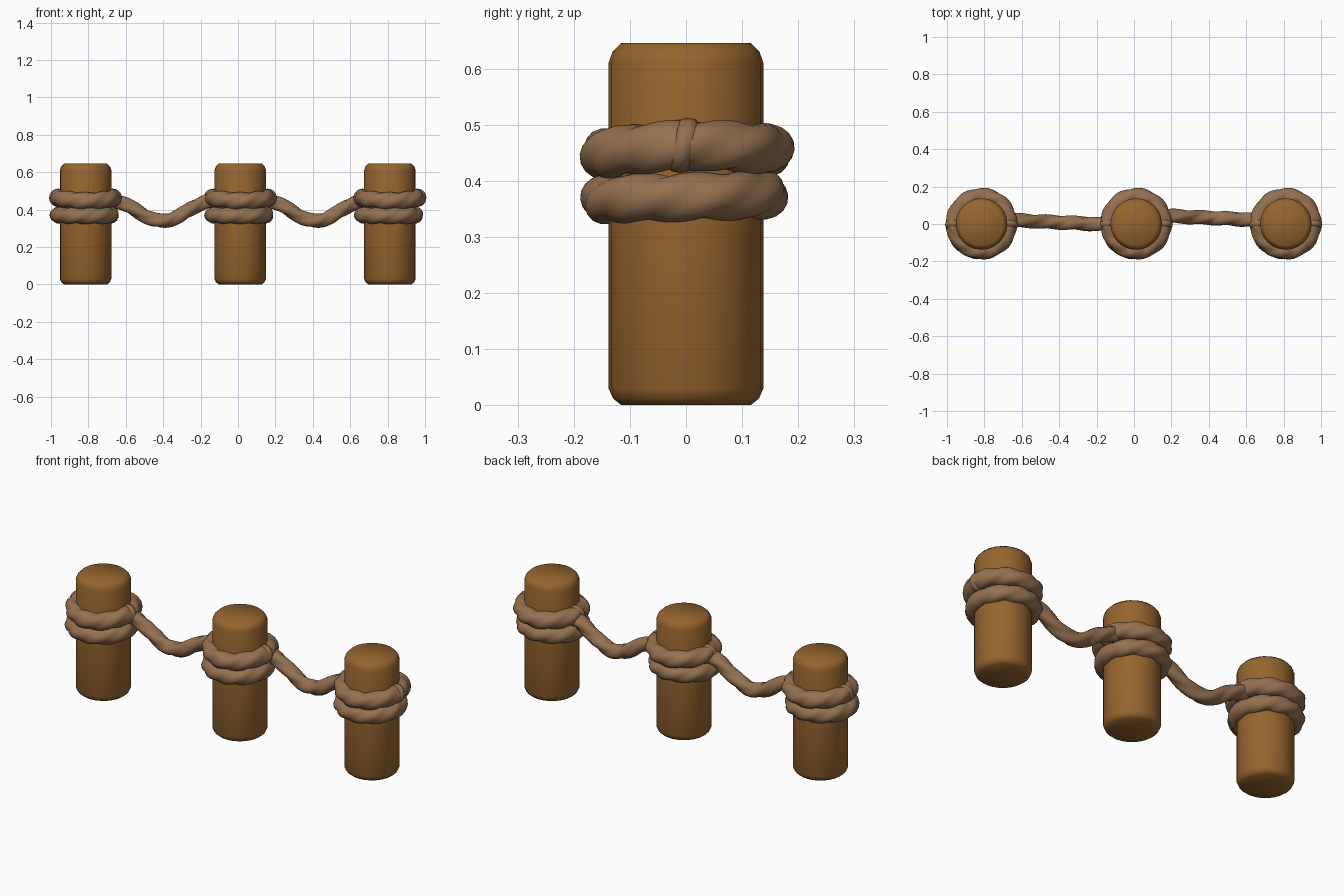
import bpy, bmesh, math
from mathutils import Vector

if "Cube" in bpy.data.objects:
    bpy.data.objects.remove(bpy.data.objects["Cube"])


def material(name, rgb):
    m = bpy.data.materials.new(name)
    m.diffuse_color = (*rgb, 1)
    m.use_nodes = True
    m.node_tree.nodes["Principled BSDF"].inputs["Base Color"].default_value = m.diffuse_color
    return m


WOOD = material("brown wood", (0.305, 0.13, 0.027))
ROPE = material("tan rope", (0.30, 0.165, 0.08))


def make_object(name, rows, mat, close_rows, caps):
    """Skin a list of equal vertex rings."""
    bm = bmesh.new()
    vs = [[bm.verts.new(p) for p in row] for row in rows]
    n, k = len(rows), len(rows[0])
    for i in range(n if close_rows else n - 1):
        a, b = vs[i], vs[(i + 1) % n]
        for j in range(k):
            bm.faces.new((a[j], a[(j + 1) % k], b[(j + 1) % k], b[j]))
    if caps:
        bm.faces.new(vs[0][::-1])
        bm.faces.new(vs[-1])
    bmesh.ops.recalc_face_normals(bm, faces=bm.faces)
    me = bpy.data.meshes.new(name)
    bm.to_mesh(me)
    bm.free()
    me.materials.append(mat)
    for p in me.polygons:
        p.use_smooth = True
    ob = bpy.data.objects.new(name, me)
    bpy.context.collection.objects.link(ob)
    return ob


def rope(name, path, radius, twists, closed, lobe=0.09, sides=18, phase=0.0):
    """Sweep a three-strand twisted section along a path."""
    n = len(path)
    rows = []
    for i, p in enumerate(path):
        if closed:
            t = path[(i + 1) % n] - path[i - 1]
        else:
            t = path[min(i + 1, n - 1)] - path[max(i - 1, 0)]
        t.normalize()
        side = t.cross(Vector((0, 0, 1))).normalized()
        up = side.cross(t)
        tw = phase + 2 * math.pi * twists * i / n
        row = []
        for j in range(sides):
            a = 2 * math.pi * j / sides
            r = radius * (1 + lobe * (2 * abs(math.cos(1.5 * (a - tw))) - 1.27))
            row.append(p + (side * math.cos(a) + up * math.sin(a)) * r)
        rows.append(row)
    return make_object(name, rows, ROPE, closed, not closed)


def ring_path(cx, cy, z, r, wave, n=60):
    pts = []
    for i in range(n):
        a = 2 * math.pi * i / n
        pts.append(Vector((cx + r * math.cos(a), cy + r * math.sin(a),
                           z + wave * math.cos(2 * a) + 0.004 * math.sin(a))))
    return pts


# Bevelled post outline (radius, height)
PROFILE = [(0.115, 0), (0.13, 0.012), (0.138, 0.03), (0.138, 0.61),
           (0.131, 0.63), (0.115, 0.646)]
POSTS = [("left", -0.815), ("middle", 0.012), ("right", 0.812)]

for label, x in POSTS:
    rows = [[(x + r * math.cos(2 * math.pi * j / 24), r * math.sin(2 * math.pi * j / 24), z)
             for j in range(24)] for r, z in PROFILE]
    make_object(label + "_post", rows, WOOD, False, True)
    # Two rope coils around the post
    rope(label + "_upper_coil", ring_path(x, 0.002, 0.457, 0.146, 0.006), 0.044, 3, True)
    rope(label + "_lower_coil", ring_path(x - 0.006, -0.003, 0.371, 0.142, 0.0), 0.042, 3, True,
         phase=1.0)
    # Short bands tied over the upper coil on both sides
    for tag, s in (("inner", -1), ("outer", 1)):
        rows = []
        for i in range(20):
            a = 2 * math.pi * i / 20
            rows.append([(x + s * (0.146 + (0.045 + d) * math.cos(a)), w + 0.008 * math.sin(a) - 0.004,
                          0.463 + (0.045 + d) * math.sin(a))
                         for w, d in ((-0.02, -0.012), (-0.014, 0.001), (0, 0.004),
                                      (0.014, 0.001), (0.02, -0.012))])
        make_object(f"{label}_{tag}_band", rows, ROPE, True, False)

# Sagging ropes between the posts
for label, x0, x1, y0, y1 in (("left", -0.68, -0.13, 0.022, -0.004),
                              ("right", 0.15, 0.68, 0.045, 0.02)):
    path = []
    for i in range(41):
        t = i / 40
        sag = 0.5 - 0.5 * math.cos(2 * math.pi * t)
        path.append(Vector((x0 + (x1 - x0) * t, y0 + (y1 - y0) * t,
                            0.448 - 0.108 * sag)))
    rope(label + "_hanging_rope", path, 0.037, 1.3, False, lobe=0.12)
